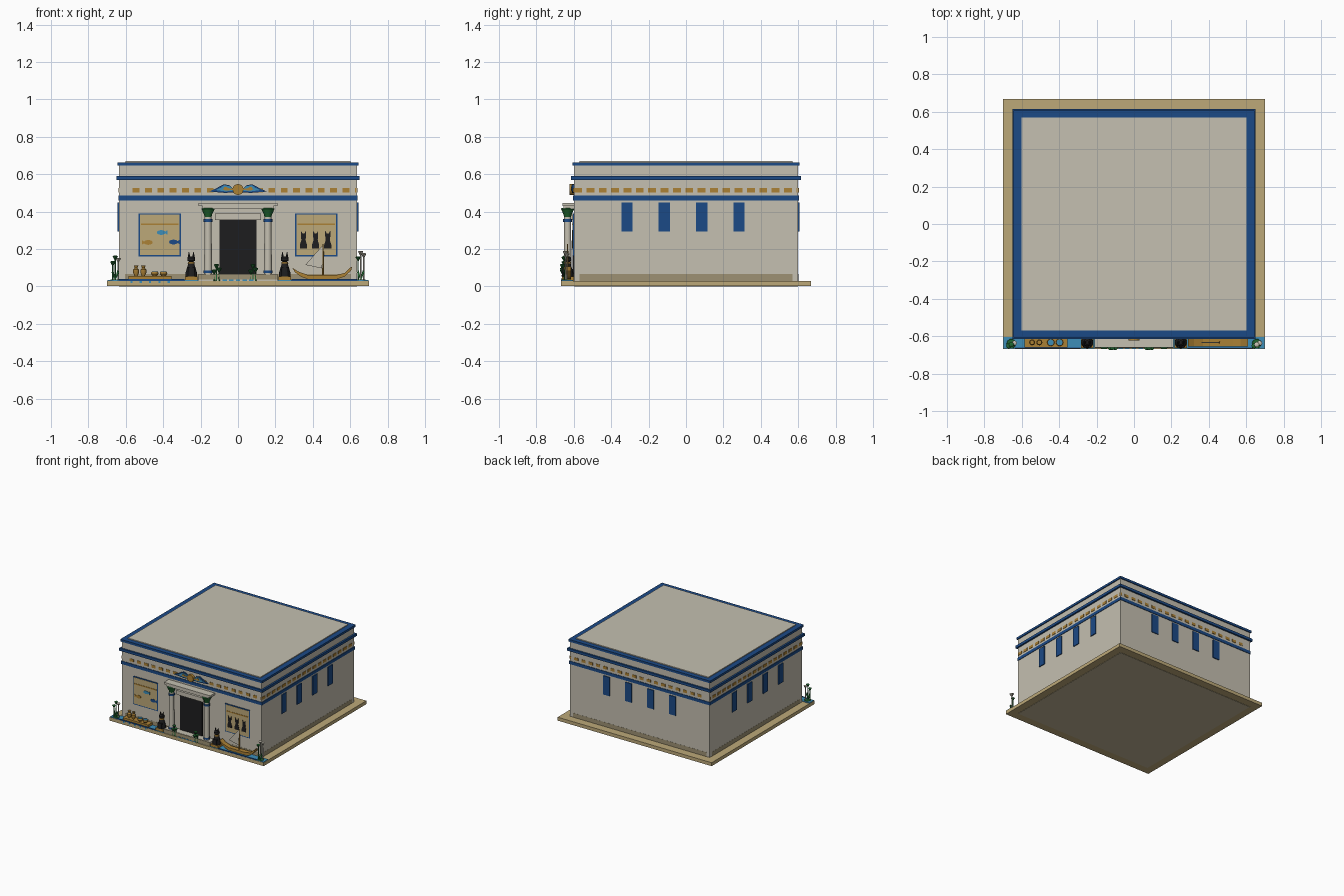
import bpy, bmesh, math
from mathutils import Matrix, Vector

if "Cube" in bpy.data.objects:
    bpy.data.objects.remove(bpy.data.objects["Cube"], do_unlink=True)


def material(name, r, g, b):
    """Flat material from display values, stored as linear."""
    m = bpy.data.materials.new(name)
    col = [(c / 255) ** 2.2 for c in (r, g, b)] + [1]
    m.use_nodes = True
    m.diffuse_color = col
    m.node_tree.nodes["Principled BSDF"].inputs["Base Color"].default_value = col
    return m


CREAM = material("cream stone", 195, 190, 175)
TAN = material("sandstone", 187, 167, 120)
BROWN = material("weathered sandstone", 156, 144, 115)
FLOOR = material("pale sandstone", 190, 178, 147)
BLUE = material("deep blue", 33, 75, 133)
SKY = material("water blue", 64, 140, 182)
GOLD = material("gold", 170, 128, 56)
GREEN = material("leaf green", 38, 102, 52)
BLACK = material("black stone", 35, 35, 36)


def finish(name, bm, mat, smooth=False):
    bmesh.ops.recalc_face_normals(bm, faces=bm.faces)
    me = bpy.data.meshes.new(name)
    bm.to_mesh(me)
    bm.free()
    me.materials.append(mat)
    ob = bpy.data.objects.new(name, me)
    bpy.context.collection.objects.link(ob)
    if smooth:
        bpy.ops.object.select_all(action='DESELECT')
        ob.select_set(True)
        bpy.context.view_layer.objects.active = ob
        bpy.ops.object.shade_smooth_by_angle(angle=math.radians(40))
    return ob


def add_box(bm, x, y, z):
    """Box from three (low, high) ranges."""
    mid = Vector([(a + b) / 2 for a, b in (x, y, z)])
    size = [b - a for a, b in (x, y, z)]
    bmesh.ops.create_cube(bm, size=1, matrix=Matrix.Translation(mid) @ Matrix.Diagonal((*size, 1)))


def box(name, mat, x, y, z):
    bm = bmesh.new()
    add_box(bm, x, y, z)
    return finish(name, bm, mat)


def lathe(name, mat, profile, x, y, z=0, steps=16):
    """Turn (radius, height) points about a vertical axis."""
    bm = bmesh.new()
    rings = []
    for r, h in profile:
        rings.append([bm.verts.new((x + r * math.cos(i * math.tau / steps),
                                    y + r * math.sin(i * math.tau / steps), z + h))
                      for i in range(steps)])
    for low, high in zip(rings, rings[1:]):
        for i in range(steps):
            j = (i + 1) % steps
            bm.faces.new((low[i], low[j], high[j], high[i]))
    bm.faces.new(rings[0])
    bm.faces.new(rings[-1])
    return finish(name, bm, mat, True)


def plate(name, mat, points, front, back):
    """Outline in x and z, given thickness along y."""
    bm = bmesh.new()
    face = bm.faces.new([bm.verts.new((x, front, z)) for x, z in points])
    out = bmesh.ops.extrude_face_region(bm, geom=[face])
    verts = [v for v in out["geom"] if isinstance(v, bmesh.types.BMVert)]
    bmesh.ops.translate(bm, verts=verts, vec=(0, back - front, 0))
    return finish(name, bm, mat)


def oval(x, z, rx, rz, n=16):
    return [(x + rx * math.cos(i * math.tau / n), z + rz * math.sin(i * math.tau / n)) for i in range(n)]


W, D = 0.636, 0.6   # half width and depth of the walls

# Ground slab, floor, walls, roof and bands
box("ground_slab", TAN, (-0.7, 0.7), (-0.667, 0.667), (0.002, 0.03))
box("floor_underside", FLOOR, (-W, W), (-D, D), (0, 0.02))
box("walls", CREAM, (-W, W), (-D, D), (0.025, 0.65))
box("roof", CREAM, (-0.602, 0.602), (-0.57, 0.57), (0.64, 0.67))
for name, grow, z in (("top_cornice", 0.008, (0.645, 0.663)), ("middle_cornice", 0.014, (0.57, 0.591)),
                      ("lower_band", 0.004, (0.46, 0.485))):
    box(name, BLUE, (-W - grow, W + grow), (-D - grow, D + grow), z)
bm = bmesh.new()
add_box(bm, (-0.605, 0.605), (-D - 0.001, D + 0.001), (0.03, 0.065))
add_box(bm, (-W - 0.001, W + 0.001), (-0.57, 0.57), (0.03, 0.065))
finish("plinth", bm, BROWN)

# Gold dashes round the frieze, kept clear of each other at the corners
bm = bmesh.new()
for i in range(19):
    x = -0.545 + i * 0.066
    add_box(bm, (x - 0.018, min(x + 0.018, W - 0.003)), (-D - 0.003, D + 0.003), (0.503, 0.525))
    y = -0.577 + i * 0.066
    add_box(bm, (-W - 0.003, W + 0.003), (y - 0.021, min(y + 0.021, D - 0.003)), (0.503, 0.525))
finish("frieze_dashes", bm, GOLD)

# Tall blue windows on the sides and back
bm = bmesh.new()
for c in (-0.3, -0.1, 0.1, 0.3):
    for s in (-1, 1):
        x = sorted((s * W, s * (W + 0.007)))
        add_box(bm, x, (c - 0.046, c + 0.014), (0.293, 0.448))
    add_box(bm, (c - 0.03, c + 0.03), (D, D + 0.007), (0.293, 0.448))
finish("windows", bm, BLUE)

# Doorway, step and porch roof
box("door", BLACK, (-0.1, 0.1), (-0.608, -D), (0.065, 0.355))
box("door_lintel", CREAM, (-0.122, 0.122), (-0.625, -D), (0.355, 0.39))
box("front_step", CREAM, (-0.21, 0.21), (-0.66, -D), (0.03, 0.065))
box("step_trim", BROWN, (-0.211, 0.211), (-0.664, -0.659), (0.036, 0.063))
box("porch_beam", CREAM, (-0.19, 0.19), (-0.655, -D), (0.415, 0.43))
box("porch_slab", CREAM, (-0.21, 0.21), (-0.661, -D), (0.43, 0.446))
for side, x in (("right", -0.16), ("left", 0.16)):
    y = -0.633
    lathe(side + "_column", CREAM, [(0.022, 0.065), (0.02, 0.2), (0.018, 0.375)], x, y)
    lathe(side + "_capital", GREEN, [(0.018, 0.37), (0.022, 0.385), (0.036, 0.415), (0.032, 0.418)], x, y)
    for z in (0.072, 0.345):
        lathe(side + "_column_ring", BLUE, [(0.024, z), (0.024, z + 0.014)], x, y)

# Winged sun above the door, three rows of feathers
plate("sun_disc", GOLD, oval(0, 0.518, 0.029, 0.029, 20), -0.622, -D)
for side, s in (("right", -1), ("left", 1)):
    for row, (mat, tip, low, high) in enumerate(((BLUE, 0.155, 0.502, 0.546), (SKY, 0.12, 0.51, 0.541),
                                                 (GOLD, 0.085, 0.515, 0.53))):
        pts = [(0.02, low), (0.07, low - 0.002), (tip, low + 0.005), (tip - 0.03, low + 0.018),
               (0.075, high), (0.045, high - 0.006), (0.02, low + 0.01)]
        plate(side + "_wing", mat, [(s * x, z) for x, z in pts], -0.61 - row * 0.003, -D)


# Wall pictures
def picture(name, x):
    box(name + "_frame", BLUE, (x - 0.113, x + 0.113), (-0.605, -D), (0.16, 0.39))
    box(name + "_panel", TAN, (x - 0.106, x + 0.106), (-0.607, -D), (0.167, 0.383))
    box(name + "_line", GOLD, (x - 0.1, x + 0.1), (-0.609, -D), (0.327, 0.336))


picture("fish_picture", -0.418)
picture("cat_picture", 0.418)
for mat, x, z, s in ((SKY, -0.41, 0.288, 1), (GOLD, -0.48, 0.235, -1), (BLUE, -0.345, 0.237, 1)):
    plate("painted_fish", mat, oval(x, z, 0.024, 0.013, 12), -0.61, -D)
    plate("painted_fish_tail", mat, [(x + s * 0.015, z), (x + s * 0.034, z - 0.013), (x + s * 0.034, z + 0.013)],
          -0.6095, -D)
half = [(0.019, 0), (0.019, 0.02), (0.011, 0.045), (0.014, 0.067), (0.014, 0.095), (0.005, 0.08)]
for x in (0.35, 0.415, 0.48):
    pts = half + [(-a, b) for a, b in reversed(half)]
    plate("painted_cat", BLACK, [(x + a, 0.203 + b) for a, b in pts], -0.61, -D)

# Seated cat statues on pedestals
for side, x in (("right", -0.25), ("left", 0.25)):
    y = -0.633
    box(side + "_pedestal", GOLD, (x - 0.034, x + 0.034), (-0.663, -D), (0.03, 0.054))
    lathe(side + "_cat_body", BLACK, [(0.032, 0.054), (0.03, 0.075), (0.021, 0.105), (0.014, 0.128)], x, y)
    lathe(side + "_cat_collar", GOLD, [(0.019, 0.121), (0.018, 0.131)], x, y)
    lathe(side + "_cat_head", BLACK, [(0.009, 0.128), (0.02, 0.138), (0.019, 0.152), (0.01, 0.161)], x, y)
    for s in (-1, 1):
        lathe(side + "_cat_ear", BLACK, [(0.008, 0.152), (0.001, 0.184)], x + s * 0.012, y, steps=6)
        box(side + "_cat_leg", BLACK, (x + s * 0.012 - 0.006, x + s * 0.012 + 0.006), (-0.663, -0.645), (0.054, 0.1))

# Water strip with blue edging and ripples on the slab front
for s in (-1, 1):
    box("water", SKY, sorted((s * 0.21, s * 0.698)), (-0.665, -0.605), (0.029, 0.035))
    box("water_edge", BLUE, sorted((s * 0.286, s * 0.636)), (-0.666, -0.661), (0.03, 0.039))
bm = bmesh.new()
for i in range(5):
    x = -0.57 + i * 0.05
    add_box(bm, (x - 0.006, x + 0.006), (-0.669, -0.666), (0.018, 0.03))
    x = -0.07 + i * 0.035
    add_box(bm, (x - 0.012, x + 0.012), (-0.667, -0.663), (0.03, 0.037))
finish("ripples", bm, SKY)

# Offering table with jars and bowls
box("offering_table", GOLD, (-0.585, -0.355), (-0.66, -0.605), (0.03, 0.055))
jar = [(0.008, 0), (0.016, 0.018), (0.016, 0.034), (0.007, 0.043), (0.012, 0.056)]
for x in (-0.545, -0.506):
    lathe("jar", GOLD, jar, x, -0.633, 0.055, 12)
for x in (-0.445, -0.398):
    lathe("bowl", GOLD, [(0.012, 0), (0.02, 0.012), (0.018, 0.022)], x, -0.633, 0.055, 12)
    lathe("bowl_filling", SKY, [(0.016, 0.02), (0.016, 0.025)], x, -0.633, 0.055, 12)

# Sailing boat
hull = [(-0.16, 0.1), (-0.145, 0.075), (-0.11, 0.05), (-0.08, 0.04), (0.08, 0.04), (0.12, 0.052),
        (0.155, 0.085), (0.16, 0.105), (0.148, 0.1), (0.12, 0.072), (0.08, 0.062), (-0.08, 0.062), (-0.13, 0.08)]
plate("boat_hull", GOLD, [(0.45 + x, z) for x, z in hull], -0.654, -0.615)
lathe("boat_mast", GOLD, [(0.005, 0.06), (0.003, 0.226)], 0.455, -0.633, steps=8)
plate("boat_sail", CREAM, [(0.453, 0.22), (0.36, 0.115), (0.45, 0.096)], -0.635, -0.631)


# Water plants
def reed(x, y, top, tip=GREEN):
    lathe("plant_stem", tip, [(0.004, 0.03), (0.003, top - 0.015)], x, y, steps=6)
    lathe("plant_flower", tip, [(0.003, top - 0.025), (0.014, top - 0.004), (0.008, top)], x, y, steps=8)


def leaves(x, y):
    for s in (-1, 1):
        plate("plant_leaf", GREEN, [(x, 0.03), (x + s * 0.02, 0.075), (x + s * 0.012, 0.09), (x + s * 0.004, 0.06)],
              y - 0.003, y + 0.003)


for x in (-0.115, 0.08):
    for dx, top in ((-0.012, 0.09), (0, 0.12), (0.014, 0.1)):
        reed(x + dx, -0.661, top)
for s, tall in ((-1, 0.165), (1, 0.19)):
    for dx, drop, tip in ((-0.014, 0.03, GREEN), (0, 0, GREEN if s < 0 else CREAM), (0.016, 0.012, CREAM)):
        reed(s * 0.656 + dx, -0.645 + dx * 0.5, tall - drop, tip)
    leaves(s * 0.656, -0.65)
    lathe("lily_pads", GREEN, [(0.026, 0.034), (0.024, 0.038)], s * 0.656, -0.64, steps=10)
